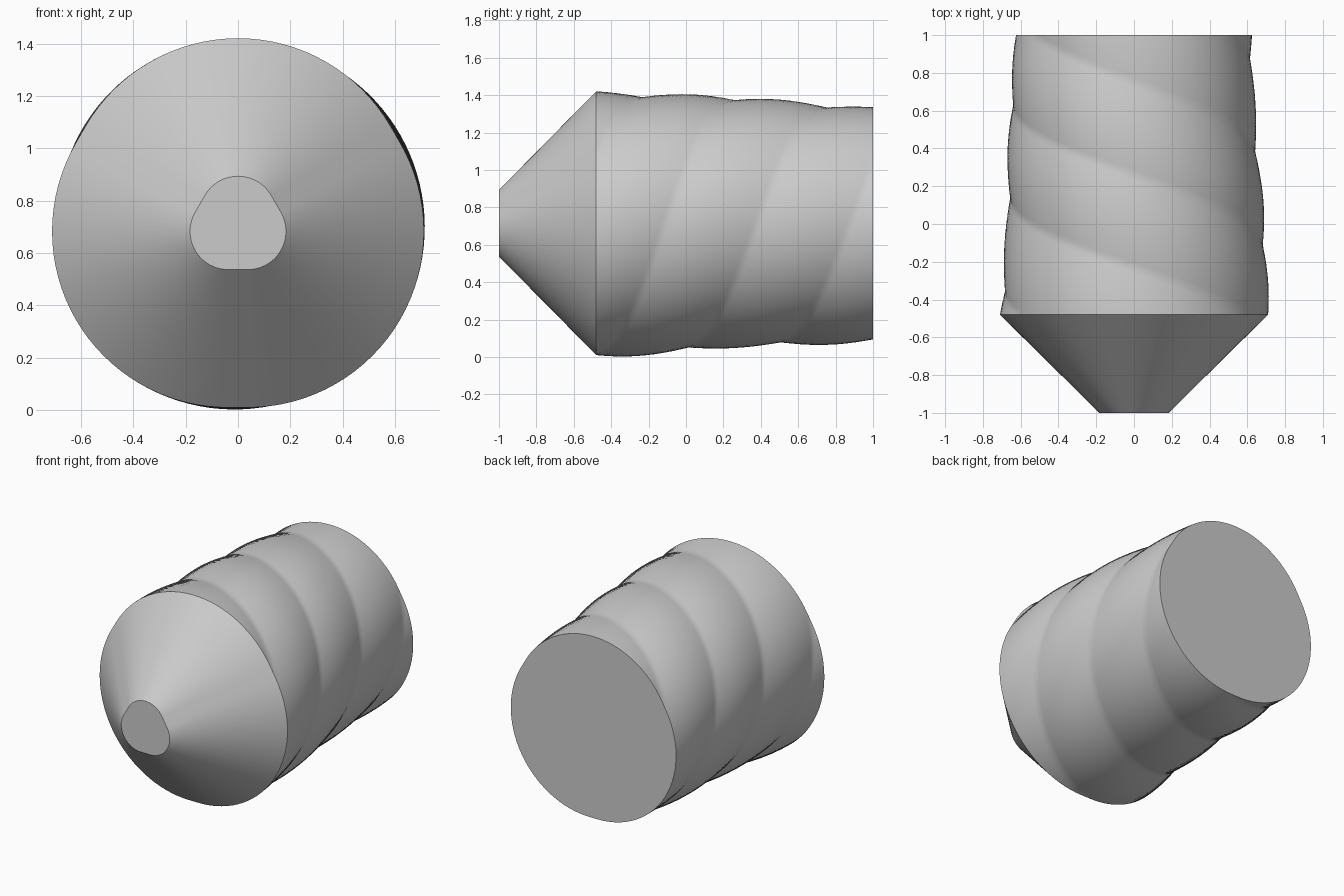
import bpy, bmesh
from math import sin, cos, radians

if "Cube" in bpy.data.objects:
    bpy.data.objects.remove(bpy.data.objects["Cube"])

PIVOT = 0.713      # height of the twist axis
CENTRE = 0.7045    # height of the profile centre before twisting
LOBE = 0.043       # lobe offset from the profile centre
ARC = 32           # segments per lobe
ROWS = 110
RIM_Y = -0.48


def section(bm, y, r, turn=0.0, scale=1.0):
    """Rounded three-lobed loop, turned and scaled about the twist axis."""
    loop = []
    for k in range(3):
        a = radians(90 + 120 * k)
        for i in range(ARC + 1):
            t = a + radians(-60 + 120 * i / ARC)
            x = LOBE * cos(a) + r * cos(t)
            z = CENTRE - PIVOT + LOBE * sin(a) + r * sin(t)
            loop.append(bm.verts.new((
                scale * (x * cos(turn) - z * sin(turn)), y,
                PIVOT + scale * (x * sin(turn) + z * cos(turn)))))
    return loop


def bridge(bm, a, b):
    n = len(a)
    for i in range(n):
        j = (i + 1) % n
        bm.faces.new((a[i], a[j], b[j], b[i]))


bm = bmesh.new()
# blunt tip and conical nose
tip = section(bm, -1.0, 0.146)
bm.faces.new(tip)
prev = section(bm, RIM_Y, 0.673)
bridge(bm, tip, prev)
# twisted, tapering shank: one full turn
for i in range(1, ROWS + 1):
    f = i / ROWS
    ring = section(bm, RIM_Y + (1 - RIM_Y) * f, 0.673, radians(360 * f), 1 - 0.12 * f)
    bridge(bm, prev, ring)
    prev = ring
# flat back end
bm.faces.new(prev)
bmesh.ops.recalc_face_normals(bm, faces=bm.faces[:])

mesh = bpy.data.meshes.new("twisted_body")
bm.to_mesh(mesh)
bm.free()
body = bpy.data.objects.new("twisted_body", mesh)
bpy.context.collection.objects.link(body)
bpy.context.view_layer.objects.active = body
body.select_set(True)
bpy.ops.object.shade_smooth_by_angle(angle=radians(30))
